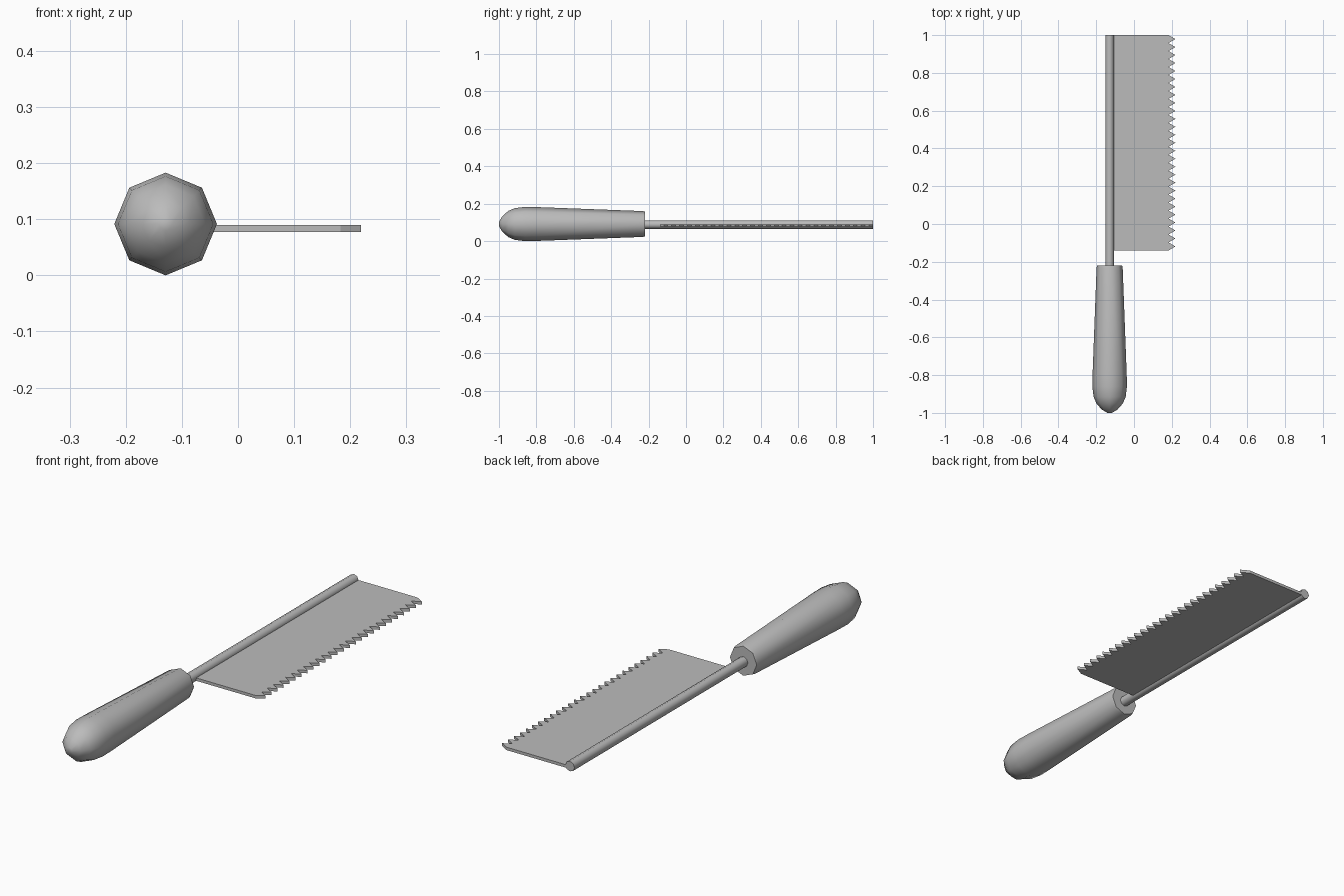
import bpy, bmesh, math

cube = bpy.data.objects.get("Cube")
if cube:
    bpy.data.objects.remove(cube, do_unlink=True)

GREY = (0.5, 0.5, 0.5, 1.0)
steel = bpy.data.materials.new("plain_grey")
steel.use_nodes = True
steel.diffuse_color = GREY
steel.node_tree.nodes["Principled BSDF"].inputs["Base Color"].default_value = GREY

AXIS_X = -0.129


def add_object(name, bm, angle):
    bmesh.ops.recalc_face_normals(bm, faces=bm.faces)
    mesh = bpy.data.meshes.new(name)
    bm.to_mesh(mesh)
    bm.free()
    obj = bpy.data.objects.new(name, mesh)
    mesh.materials.append(steel)
    bpy.context.collection.objects.link(obj)
    bpy.ops.object.select_all(action="DESELECT")
    obj.select_set(True)
    bpy.context.view_layer.objects.active = obj
    bpy.ops.object.shade_smooth_by_angle(angle=math.radians(angle))
    return obj


def turned(name, profile, z, sides=8):
    """Rings along y from (radius, y) pairs; closed at both ends."""
    bm = bmesh.new()
    rings = []
    for r, y in profile:
        rings.append([bm.verts.new((AXIS_X + r * math.cos(math.tau * i / sides), y,
                                    z + r * math.sin(math.tau * i / sides)))
                      for i in range(sides)])
    for a, b in zip(rings, rings[1:]):
        for i in range(sides):
            j = (i + 1) % sides
            bm.faces.new((a[i], a[j], b[j], b[i]))
    bm.faces.new(rings[0])
    bm.faces.new(rings[-1])
    return add_object(name, bm, 55)


# Handle: rounded butt tapering towards the blade
turned("handle", [(0.012, -1.0), (0.042, -0.982), (0.07, -0.95), (0.085, -0.915),
                  (0.0915, -0.86), (0.0905, -0.8), (0.069, -0.23), (0.066, -0.219)], 0.0915)

# Spine rod running out of the handle along the back of the blade
turned("spine_rod", [(0.0225, -0.24), (0.0225, 1.0)], 0.0885)

# Blade: flat plate with a row of triangular teeth
TEETH, Y0, Y1 = 27, -0.14, 1.0
VALLEY, TIP, BACK = 0.183, 0.2195, AXIS_X
step = (Y1 - Y0) / TEETH
bm = bmesh.new()
outline = [(BACK, Y1), (BACK, Y0)]
for i in range(TEETH):
    outline += [(VALLEY, Y0 + i * step), (TIP, Y0 + (i + 0.5) * step)]
outline.append((VALLEY, Y1))
plate = bm.faces.new([bm.verts.new((x, y, 0.077)) for x, y in outline])
extruded = bmesh.ops.extrude_face_region(bm, geom=[plate], use_keep_orig=True)
top = [v for v in extruded["geom"] if isinstance(v, bmesh.types.BMVert)]
bmesh.ops.translate(bm, verts=top, vec=(0, 0, 0.013))
add_object("toothed_blade", bm, 30)
